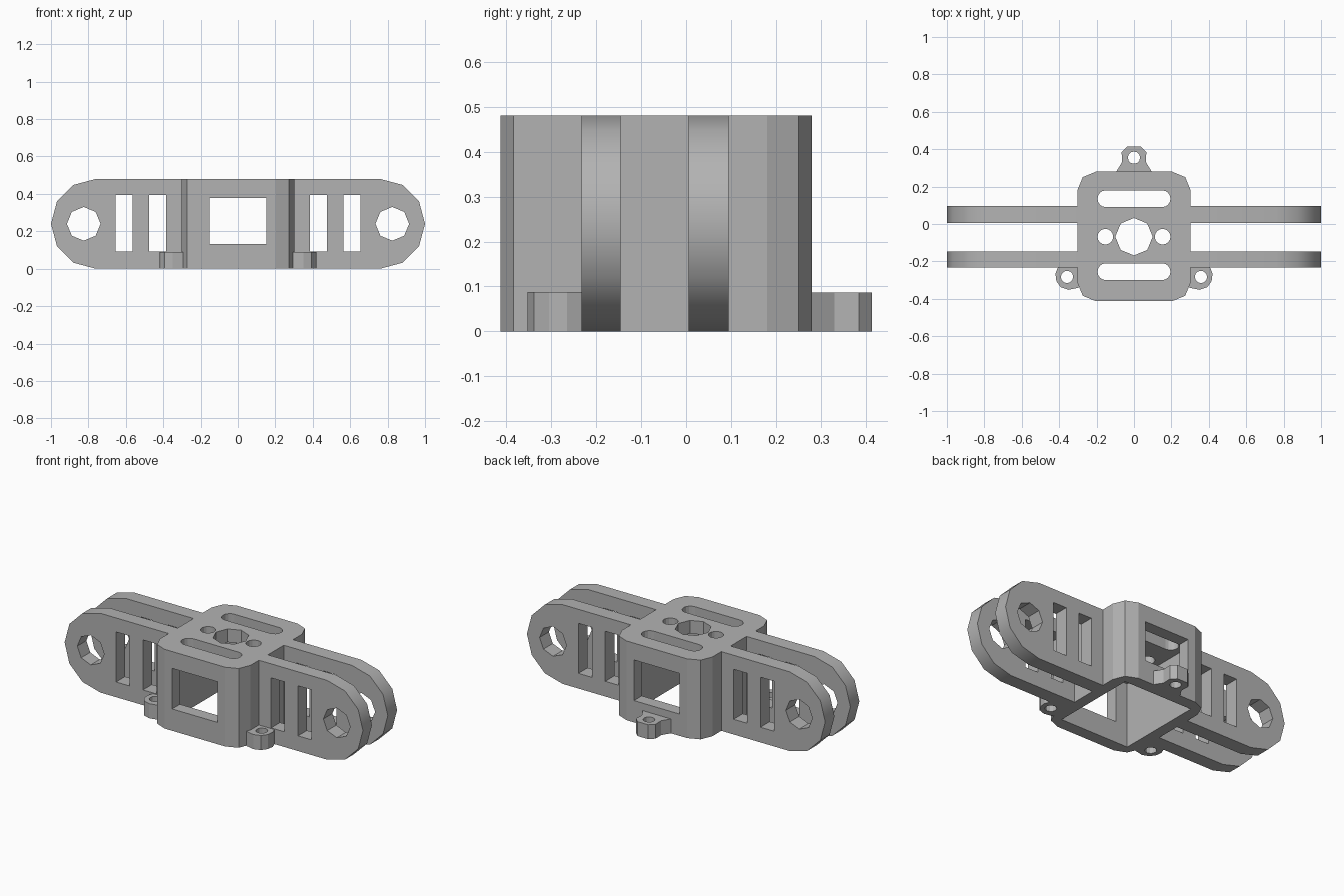
import bpy, bmesh, math
from mathutils import Vector

if "Cube" in bpy.data.objects:
    bpy.data.objects.remove(bpy.data.objects["Cube"])

grey = bpy.data.materials.new("mid grey")
grey.diffuse_color = (0.45, 0.45, 0.45, 1)
grey.use_nodes = True
grey.node_tree.nodes["Principled BSDF"].inputs["Base Color"].default_value = grey.diffuse_color

CY = -0.068      # y centre of box and arms
H = 0.48         # overall height


def prism(name, pts, lo, hi, axis="z"):
    """Extrude a 2D outline along z (points are x, y) or along y (points are x, z)."""
    bm = bmesh.new()
    vs = [bm.verts.new((a, b, lo) if axis == "z" else (a, lo, b)) for a, b in pts]
    face = bm.faces.new(vs)
    ext = bmesh.ops.extrude_face_region(bm, geom=[face])
    step = Vector((0, 0, hi - lo)) if axis == "z" else Vector((0, hi - lo, 0))
    bmesh.ops.translate(bm, vec=step, verts=[g for g in ext["geom"] if isinstance(g, bmesh.types.BMVert)])
    bmesh.ops.recalc_face_normals(bm, faces=bm.faces)
    mesh = bpy.data.meshes.new(name)
    bm.to_mesh(mesh)
    bm.free()
    mesh.materials.append(grey)
    ob = bpy.data.objects.new(name, mesh)
    bpy.context.collection.objects.link(ob)
    return ob


def ring(cx, cy, r, n):
    return [(cx + r * math.cos(2 * math.pi * i / n), cy + r * math.sin(2 * math.pi * i / n)) for i in range(n)]


def rect(x0, x1, y0, y1):
    return [(x0, y0), (x1, y0), (x1, y1), (x0, y1)]


def rounded(x0, x1, y0, y1, r, seg):
    pts = []
    for k, (cx, cy) in enumerate(((x1 - r, y1 - r), (x0 + r, y1 - r), (x0 + r, y0 + r), (x1 - r, y0 + r))):
        for i in range(seg + 1):
            a = math.pi / 2 * (k + i / seg)
            pts.append((cx + r * math.cos(a), cy + r * math.sin(a)))
    return pts


def cut(ob, cutters):
    """Subtract the cutters, bake the result and delete the cutters."""
    for c in cutters:
        c.hide_render = True
        m = ob.modifiers.new("cut", "BOOLEAN")
        m.operation, m.solver, m.object = "DIFFERENCE", "EXACT", c
    dg = bpy.context.evaluated_depsgraph_get()
    mesh = bpy.data.meshes.new_from_object(ob.evaluated_get(dg))
    ob.modifiers.clear()
    ob.data = mesh
    for c in cutters:
        bpy.data.objects.remove(c)


def smooth(ob):
    bpy.ops.object.select_all(action="DESELECT")
    ob.select_set(True)
    bpy.context.view_layer.objects.active = ob
    bpy.ops.object.shade_smooth_by_angle(angle=math.radians(35))


# hollow centre box, open underneath
box = prism("centre_box", rounded(-0.303, 0.303, -0.413, 0.28, 0.1, 2), 0, H)
cutters = [
    prism("cavity", rect(-0.235, 0.235, -0.338, 0.205), -0.1, 0.4),
    prism("windows", rect(-0.153, 0.153, 0.132, 0.378), -0.6, 0.5, "y"),
    prism("centre_hole", ring(0, CY, 0.1, 8), 0.3, 0.6),
]
for s in (-1, 1):
    cutters.append(prism("screw_hole", ring(s * 0.153, CY, 0.042, 16), 0.3, 0.6))
    y = -0.06 + s * 0.195
    cutters.append(prism("slot", rounded(-0.195, 0.195, y - 0.045, y + 0.045, 0.0445, 4), 0.3, 0.6))
cut(box, cutters)

# four arms with rounded ends, eye holes and upright slots
for side, s in (("left", -1), ("right", 1)):
    for pos, y0, y1 in (("front", -0.232, -0.146), ("back", 0.006, 0.095)):
        outline = [(s * 0.3, 0), (s * 0.76, 0)]
        for i in range(1, 6):
            a = -math.pi / 2 + math.pi * i / 6
            outline.append((s * (0.76 + 0.24 * math.cos(a)), 0.24 + 0.24 * math.sin(a)))
        outline += [(s * 0.76, H), (s * 0.3, H)]
        arm = prism(f"{pos}_{side}_arm", outline, y0, y1, "y")
        cutters = [prism("eye", ring(s * 0.825, 0.24, 0.09, 8), y0 - 0.1, y1 + 0.1, "y")]
        for x in (0.43, 0.61):
            cutters.append(prism("arm_slot", rect(s * x - 0.045, s * x + 0.045, 0.092, 0.395),
                                 y0 - 0.1, y1 + 0.1, "y"))
        cut(arm, cutters)
        smooth(arm)

# three small screw lugs at the foot
back = [(-0.098, 0.275), (-0.064, 0.33), (-0.066, 0.385), (-0.036, 0.414),
        (0.036, 0.414), (0.066, 0.385), (0.064, 0.33), (0.098, 0.275)]
lug = prism("back_lug", back, 0, 0.087)
cut(lug, [prism("lug_hole", ring(0, 0.355, 0.033, 12), -0.1, 0.2)])

corner = [(0.295, -0.228), (0.405, -0.228), (0.42, -0.265), (0.415, -0.305),
          (0.392, -0.338), (0.35, -0.352), (0.295, -0.34)]
for side, s in (("left", -1), ("right", 1)):
    lug = prism(f"{side}_lug", [(s * x, y) for x, y in corner], 0, 0.088)
    cut(lug, [prism("lug_hole", ring(s * 0.358, -0.283, 0.033, 12), -0.1, 0.2)])
